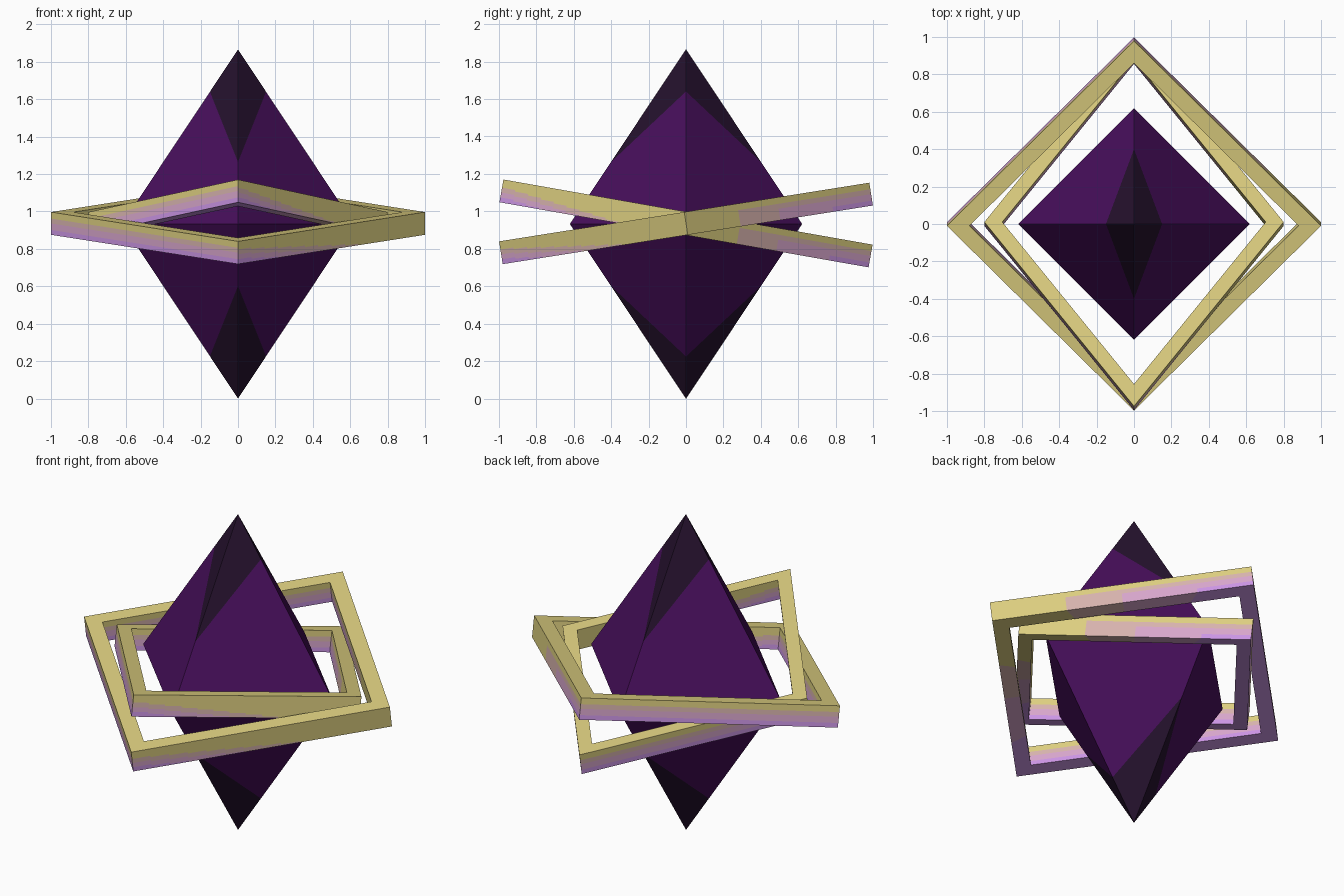
import bpy, bmesh, math
from mathutils import Matrix

if "Cube" in bpy.data.objects:
    bpy.data.objects.remove(bpy.data.objects["Cube"])

MID = 0.933  # height of the crystal's waist


def material(name, rgb):
    m = bpy.data.materials.new(name)
    m.diffuse_color = (*rgb, 1)
    m.use_nodes = True
    m.node_tree.nodes["Principled BSDF"].inputs["Base Color"].default_value = m.diffuse_color
    return m


violet = material("deep violet", (0.063, 0.0045, 0.105))
dark = material("dark plum", (0.018, 0.0055, 0.026))
metals = [material("gold", (0.72, 0.62, 0.215)),
          material("pink gold", (0.68, 0.45, 0.42)),
          material("rose", (0.68, 0.38, 0.60)),
          material("lilac", (0.60, 0.30, 0.78))]
LEVELS = (0.29, 0.52, 0.78)  # blend values where the metal tint changes


def finish(bm, name, mats):
    bmesh.ops.remove_doubles(bm, verts=bm.verts, dist=1e-5)
    bmesh.ops.recalc_face_normals(bm, faces=bm.faces)
    mesh = bpy.data.meshes.new(name)
    bm.to_mesh(mesh)
    bm.free()
    for m in mats:
        mesh.materials.append(m)
    obj = bpy.data.objects.new(name, mesh)
    bpy.context.collection.objects.link(obj)


def add_face(bm, pts, index):
    f = bm.faces.new([bm.verts.new(p) for p in pts])
    f.material_index = index


# Crystal: eight-sided double pyramid with dark kite-shaped tips
def crystal():
    bm = bmesh.new()
    r, px, py = 0.62, 0.15, 0.40
    for sx in (1, -1):
        for sy in (1, -1):
            for sz in (1, -1):
                def on_edge(x, y):
                    z = MID + sz * MID * (1 - (x + y) / r)
                    return (sx * x, sy * y, z)
                tip, p, q = on_edge(0, 0), on_edge(px, 0), on_edge(0, py)
                add_face(bm, [tip, p, q], 1)
                add_face(bm, [p, on_edge(r, 0), on_edge(0, r), q], 0)
    finish(bm, "crystal", [violet, dark])


def tint(value):
    return sum(value > level for level in LEVELS)


# Ring: tilted diamond frame, gold above fading to lilac below
def ring(name, width, tilt):
    bm = bmesh.new()
    half, inner, cols, rows = 0.0615, 0.88, 14, 14
    corners = [(1, 0), (0, 1), (-1, 0), (0, -1)]

    for side in range(4):
        a, b = corners[side], corners[(side + 1) % 4]

        def point(t, h, scale):
            x = a[0] + (b[0] - a[0]) * t
            y = a[1] + (b[1] - a[1]) * t
            return (x * scale * width, y * scale, half * (1 - 2 * h))

        def blend(t, h):
            if side == 0:
                return min(h, t)          # back right
            if side == 3:
                return max(0, h - t)      # front right
            return h                      # left half

        for i in range(cols):
            t0, t1 = i / cols, (i + 1) / cols
            tm = (t0 + t1) / 2
            # Outer and inner walls
            for scale in (1, inner):
                for j in range(rows):
                    h0, h1 = j / rows, (j + 1) / rows
                    add_face(bm, [point(t0, h0, scale), point(t1, h0, scale),
                                  point(t1, h1, scale), point(t0, h1, scale)],
                             tint(blend(tm, (h0 + h1) / 2)))
            # Top and underside
            for h in (0, 1):
                add_face(bm, [point(t0, h, 1), point(t1, h, 1),
                              point(t1, h, inner), point(t0, h, inner)],
                         tint(blend(tm, h)))

    bm.transform(Matrix.Translation((0, 0, 0.936)) @
                 Matrix.Rotation(math.radians(tilt), 4, 'X'))
    finish(bm, name, metals)


crystal()
ring("wide_ring", 1.0, 9)
ring("narrow_ring", 0.8, -10)
